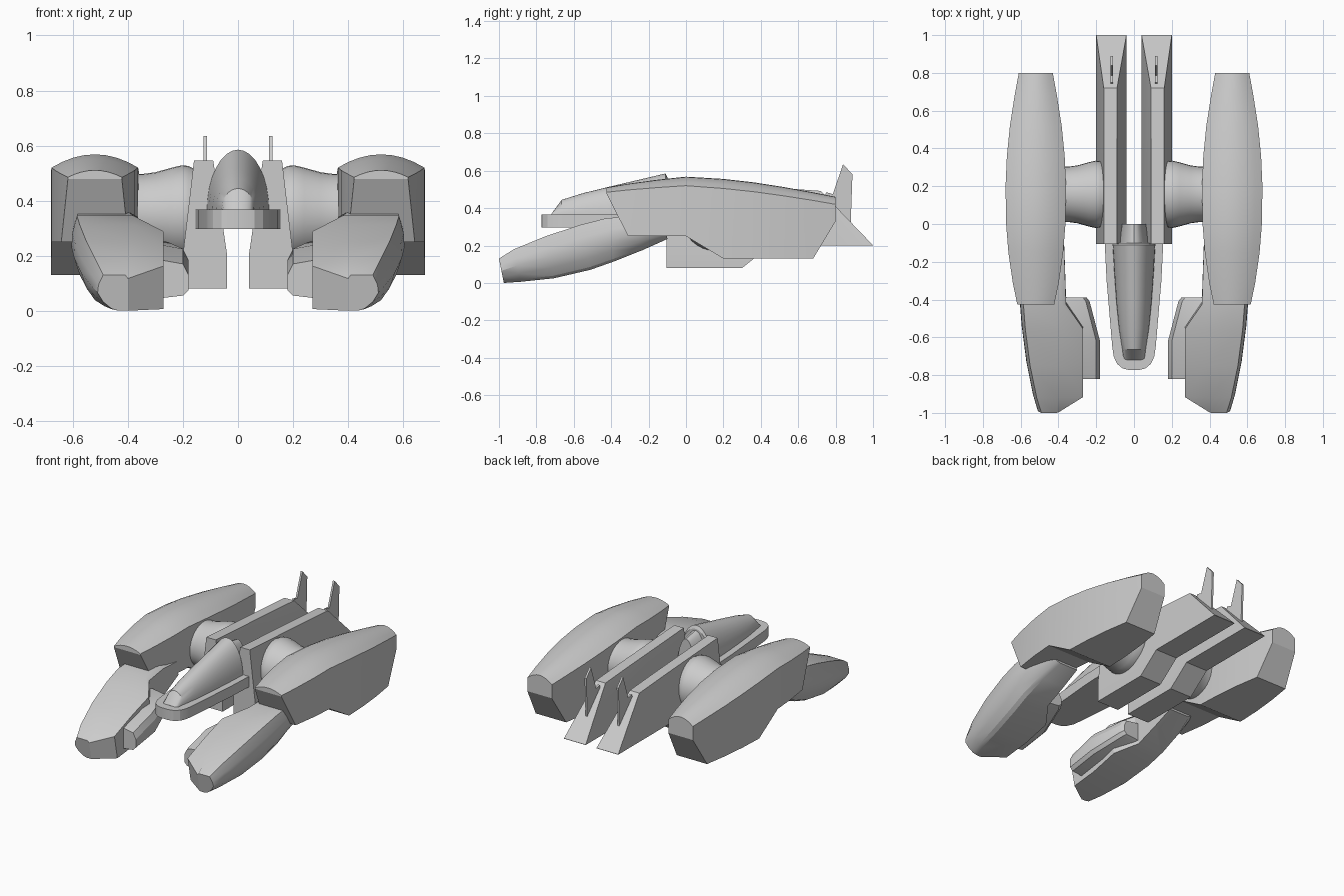
import bpy, bmesh
from math import sin, cos, pi

if "Cube" in bpy.data.objects:
    bpy.data.objects.remove(bpy.data.objects["Cube"])


def finish(name, bm, mirror):
    bmesh.ops.recalc_face_normals(bm, faces=bm.faces)
    me = bpy.data.meshes.new(name)
    bm.to_mesh(me)
    bm.free()
    ob = bpy.data.objects.new(name, me)
    bpy.context.collection.objects.link(ob)
    if mirror:
        mod = ob.modifiers.new("mirror", 'MIRROR')
        mod.use_mirror_merge = False
    return ob


def loft(name, rings, mirror=True):
    """Skin a list of closed rings of 3D points and cap both ends."""
    bm = bmesh.new()
    vs = [[bm.verts.new(p) for p in r] for r in rings]
    n = len(vs[0])
    for a, b in zip(vs, vs[1:]):
        for i in range(n):
            j = (i + 1) % n
            bm.faces.new((a[i], a[j], b[j], b[i]))
    bm.faces.new(vs[0])
    bm.faces.new(vs[-1])
    return finish(name, bm, mirror)


# Upper engine nacelles: (y, half width, bottom, side seam, crown)
def nacelle_ring(y, w, zb, zs, zt, cx=0.52, seg=8):
    pts = [(cx - w, y, zb), (cx + w, y, zb)]
    for i in range(seg + 1):
        t = 1 - 2 * i / seg
        pts.append((cx + w * t, y, zs + (zt - zs) * (1 - abs(t) ** 2)))
    return pts


loft("engine_nacelle", [nacelle_ring(*s) for s in (
    (-.425, .098, .478, .485, .51),
    (-.31, .122, .25, .497, .53),
    (-.15, .145, .25, .51, .552),
    (0, .157, .25, .52, .568),
    (.2, .16, .13, .505, .556),
    (.36, .153, .13, .488, .538),
    (.52, .137, .13, .466, .513),
    (.68, .112, .13, .441, .484),
    (.8, .09, .33, .42, .46))])


# Forward pods: (y, inner x, shoulder x, outer x, bottom, top)
def pod_ring(y, xi, xs, xo, zb, zt):
    h = zt - zb
    prof = [(xi, zb), (xi, zt - .1 * h), (xs, zt), (xo - .02, zt),
            (xo - .003, zb + .72 * h), (xo, zb + .5 * h),
            (xo - .02, zb + .25 * h), (xo - .05, zb + .06 * h), (xo - .075, zb)]
    return [(x, y + .2 * (zt - z), z) for x, z in prof]


loft("forward_pod", [pod_ring(*s) for s in (
    (-1.0, .40, .41, .51, .0, .13),
    (-.92, .27, .40, .535, .006, .18),
    (-.75, .27, .385, .57, .025, .25),
    (-.56, .27, .375, .595, .07, .312),
    (-.43, .36, .38, .605, .115, .345),
    (-.27, .365, .40, .60, .175, .36),
    (-.12, .37, .42, .575, .235, .34))])


# Inner gun housings beside the pods
def gun_ring(y, xi, xo, zb, zt):
    return [(x, y, z) for x, z in (
        (xo, zb), (xi + .02, zb + .01), (xi, zb + .03),
        (xi, zt - .04), (xi + .02, zt), (xo, zt + .015))]


loft("gun_housing", [gun_ring(*s) for s in (
    (-.82, .18, .285, .045, .17),
    (-.62, .18, .285, .075, .225),
    (-.41, .235, .37, .13, .25),
    (-.39, .25, .37, .14, .245))])


# Central keel slabs: (y, bottom, shoulder, top)
def keel_ring(y, zb, zm, zt, k=1.0):
    xo, xi = .20 - .04 * k, .04 + .05 * k
    return [(x, y, z) for x, z in (
        (.04, zb), (.20, zb), (.20, zm), (xo, zt), (xi, zt), (.04, zm))]


loft("keel_slab", [keel_ring(*s) for s in (
    (-.105, .08, .205, .545),
    (.30, .08, .205, .52),
    (.45, .199, .205, .511),
    (.72, .199, .205, .492),
    (1.0, .199, .2, .201, .0))])

# Tail fins
fin = [(.73, .44), (.75, .485), (.785, .475), (.84, .635), (.89, .58), (.88, .3)]
loft("tail_fin", [[(x, y, z) for y, z in fin] for x in (.112, .125)])

# Flared couplings between keel and nacelles
loft("coupling", [[(x, .157 + r * cos(2 * pi * i / 32), .35 + r * sin(2 * pi * i / 32))
                   for i in range(32)]
                  for x, r in ((.12, .165), (.165, .168), (.18, .176), (.205, .178),
                               (.24, .17), (.30, .153), (.345, .147), (.40, .146))])


# Cockpit canopy and its narrow rear fairing: (y, half width, top)
def arch_ring(y, w, zt, zb=.36, seg=16):
    return [(w * cos(pi * i / seg), y, zb + (zt - zb) * sin(pi * i / seg))
            for i in range(seg + 1)]


loft("cockpit_canopy", [arch_ring(*s) for s in (
    (-.72, .056, .368), (-.665, .062, .444), (-.55, .08, .48),
    (-.42, .093, .512), (-.25, .105, .552), (-.11, .113, .585), (-.10, .108, .565))], False)
loft("cockpit_fairing", [arch_ring(-.13, .09, .56, .31), arch_ring(0, .065, .535, .31)], False)

# Cockpit deck with rounded nose
half = [(.155, -.1), (.145, -.3), (.115, -.65), (.108, -.70), (.09, -.74), (.06, -.765), (.025, -.773)]
outline = half + [(-x, y) for x, y in reversed(half)]
loft("cockpit_deck", [[(x, y, z) for x, y in outline] for z in (.297, .367)], False)

# Smooth shading with crisp edges
for ob in bpy.context.collection.objects:
    ob.select_set(True)
    bpy.context.view_layer.objects.active = ob
bpy.ops.object.shade_smooth_by_angle(angle=.45)
